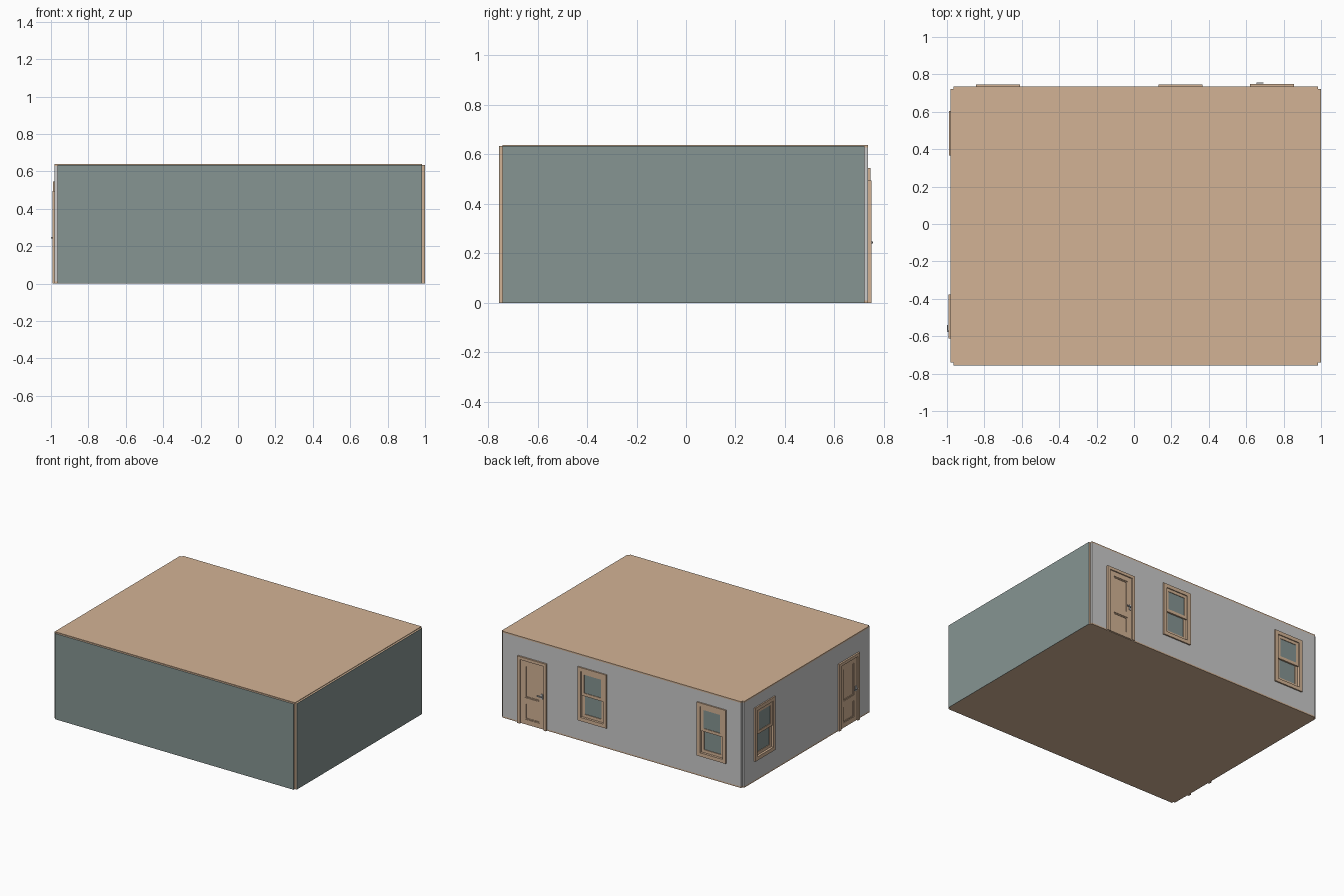
import bpy, bmesh
from mathutils import Vector

if "Cube" in bpy.data.objects:
    bpy.data.objects.remove(bpy.data.objects["Cube"])

# Overall limits of the room
X0, X1, Y0, Y1 = -0.98, 1.0, -0.756, 0.736
T, SLAB, TOP = 0.015, 0.010, 0.638
XL, XR, YF, YB = X0 + T, X1 - T, Y0 + T, Y1 - T


def material(name, rgb):
    m = bpy.data.materials.new(name)
    m.diffuse_color = (*rgb, 1)
    m.use_nodes = True
    m.node_tree.nodes["Principled BSDF"].inputs["Base Color"].default_value = m.diffuse_color
    return m


WOOD = material("tan_wood", (0.65, 0.45, 0.30))
GLASS = material("teal_glass", (0.24, 0.30, 0.29))


def finish(name, bm, mat):
    bmesh.ops.recalc_face_normals(bm, faces=bm.faces)
    me = bpy.data.meshes.new(name)
    bm.to_mesh(me)
    bm.free()
    ob = bpy.data.objects.new(name, me)
    bpy.context.collection.objects.link(ob)
    if mat:
        me.materials.append(mat)
    return ob


def boxes(name, spans, mat=None, place=lambda p: p):
    """One object from several boxes, each (a0, a1, b0, b1, c0, c1)."""
    bm = bmesh.new()
    for a0, a1, b0, b1, c0, c1 in spans:
        for v in bmesh.ops.create_cube(bm, size=1)["verts"]:
            p = Vector((a0 if v.co.x < 0 else a1,
                        b0 if v.co.y < 0 else b1,
                        c0 if v.co.z < 0 else c1))
            v.co = place(p)
    return finish(name, bm, mat)


def prism(name, pts, z0, z1, mat):
    bm = bmesh.new()
    f = bm.faces.new([bm.verts.new((x, y, z0)) for x, y in pts])
    up = bmesh.ops.extrude_face_region(bm, geom=[f])["geom"]
    for v in up:
        if isinstance(v, bmesh.types.BMVert):
            v.co.z = z1
    return finish(name, bm, mat)


def ring(u0, u1, z0, z1, w, v0, v1):
    """Boxes of a rectangular frame in wall coordinates."""
    return [(u0, u0 + w, v0, v1, z0, z1), (u1 - w, u1, v0, v1, z0, z1),
            (u0 + w, u1 - w, v0, v1, z0, z0 + w), (u0 + w, u1 - w, v0, v1, z1 - w, z1)]


# Wall coordinates: u along the wall, v outward, z up
def on_back(p):
    return Vector((p.x, Y1 + p.y, p.z))


def on_left(p):
    return Vector((X0 - p.y, p.x, p.z))


def cut(wall, place, u0, u1, z0, z1):
    c = boxes("opening_cutter", [(u0, u1, -0.1, 0.1, z0, z1)], None, place)
    c.hide_render = True
    c.hide_viewport = True
    m = wall.modifiers.new("opening", "BOOLEAN")
    m.operation, m.solver, m.object = "DIFFERENCE", "EXACT", c


def window(wall, place, uc):
    h, z0, z1, zm = 0.118, 0.15, 0.545, 0.35
    u0, u1, w = uc - h, uc + h, 0.027
    cut(wall, place, u0 + 0.01, u1 - 0.01, z0 + 0.01, z1 - 0.01)
    boxes("window_casing", ring(u0, u1, z0, z1, w, -0.024, 0.010), WOOD, place)
    a, b = u0 + w, u1 - w
    boxes("upper_sash", ring(a, b, zm - 0.012, z1 - w, 0.022, -0.007, 0.003), WOOD, place)
    boxes("lower_sash", ring(a, b, z0 + w, zm + 0.012, 0.022, -0.018, -0.007), WOOD, place)
    boxes("window_panes", [(a + 0.02, b - 0.02, -0.003, -0.001, zm, z1 - w - 0.02),
                           (a + 0.02, b - 0.02, -0.014, -0.012, z0 + w + 0.02, zm)], GLASS, place)


def door(wall, place, uc):
    h, z1, w = 0.118, 0.495, 0.022
    u0, u1 = uc - h, uc + h
    cut(wall, place, u0 + 0.01, u1 - 0.01, -0.1, z1 - 0.01)
    vi, vo = -0.026, 0.013
    boxes("door_casing", [(u0, u0 + w, vi, vo, 0, z1), (u1 - w, u1, vi, vo, 0, z1),
                          (u0 + w, u1 - w, vi, vo, z1 - w, z1)], WOOD, place)
    # stiles and rails, with recessed panels framed by a small moulding
    a, b, t, s = u0 + w, u1 - w, z1 - w, 0.035
    f0, f1 = -0.017, 0.005
    boxes("door_leaf", [(a, a + s, f0, f1, 0.004, t), (b - s, b, f0, f1, 0.004, t),
                        (a + s, b - s, f0, f1, 0.004, 0.04), (a + s, b - s, f0, f1, 0.16, 0.20),
                        (a + s, b - s, f0, f1, t - 0.035, t)], WOOD, place)
    fields = [(0.04, 0.16), (0.20, t - 0.035)]
    boxes("door_panels", [(a + s, b - s, -0.011, -0.003, p, q) for p, q in fields], WOOD, place)
    boxes("panel_moulding", [r for p, q in fields
                             for r in ring(a + s, b - s, p, q, 0.007, -0.014, 0.001)], WOOD, place)
    # lever handles on both faces
    k = a + 0.017
    for name, e in (("outer_handle", 1), ("inner_handle", -1)):
        base = f1 if e > 0 else f0
        parts = []
        for p0, p1, d0, d1, q0, q1 in [(k - 0.007, k + 0.007, 0, 0.005, 0.225, 0.262),
                                       (k - 0.004, k + 0.004, 0.005, 0.010, 0.240, 0.248),
                                       (k - 0.004, k + 0.034, 0.010, 0.015, 0.240, 0.248)]:
            v = sorted((base + e * d0, base + e * d1))
            parts.append((p0, p1, v[0], v[1], q0, q1))
        boxes(name, parts, None, place)


# Floor and ceiling, notched at the back-left corner
outline = [(X0, YF), (XR, YF), (XR, Y1), (XL, Y1), (XL, YB), (X0, YB)]
prism("floor", outline, 0, SLAB, WOOD)
prism("ceiling", outline, TOP - SLAB, TOP, WOOD)

# Solid grey walls
back = boxes("back_wall", [(XL, XR, YB, Y1, SLAB, TOP - SLAB)])
left = boxes("left_wall", [(X0, XL, YF, YB, SLAB, TOP - SLAB)])

# Teal walls: wooden core with a coloured outer sheet
H, S = 0.634, 0.002
boxes("front_wall_core", [(XL, XR, Y0 + S, YF, 0, H)], WOOD)
boxes("front_wall_sheet", [(XL, XR, Y0, Y0 + S, 0, H)], GLASS)
boxes("right_wall_core", [(XR, X1 - S, YF, YB, 0, H)], WOOD)
boxes("right_wall_sheet", [(X1 - S, X1, YF, YB, 0, H)], GLASS)

# Openings
for u in (-0.728, 0.248):
    window(back, on_back, u)
door(back, on_back, 0.738)
window(left, on_left, 0.485)
door(left, on_left, -0.495)
